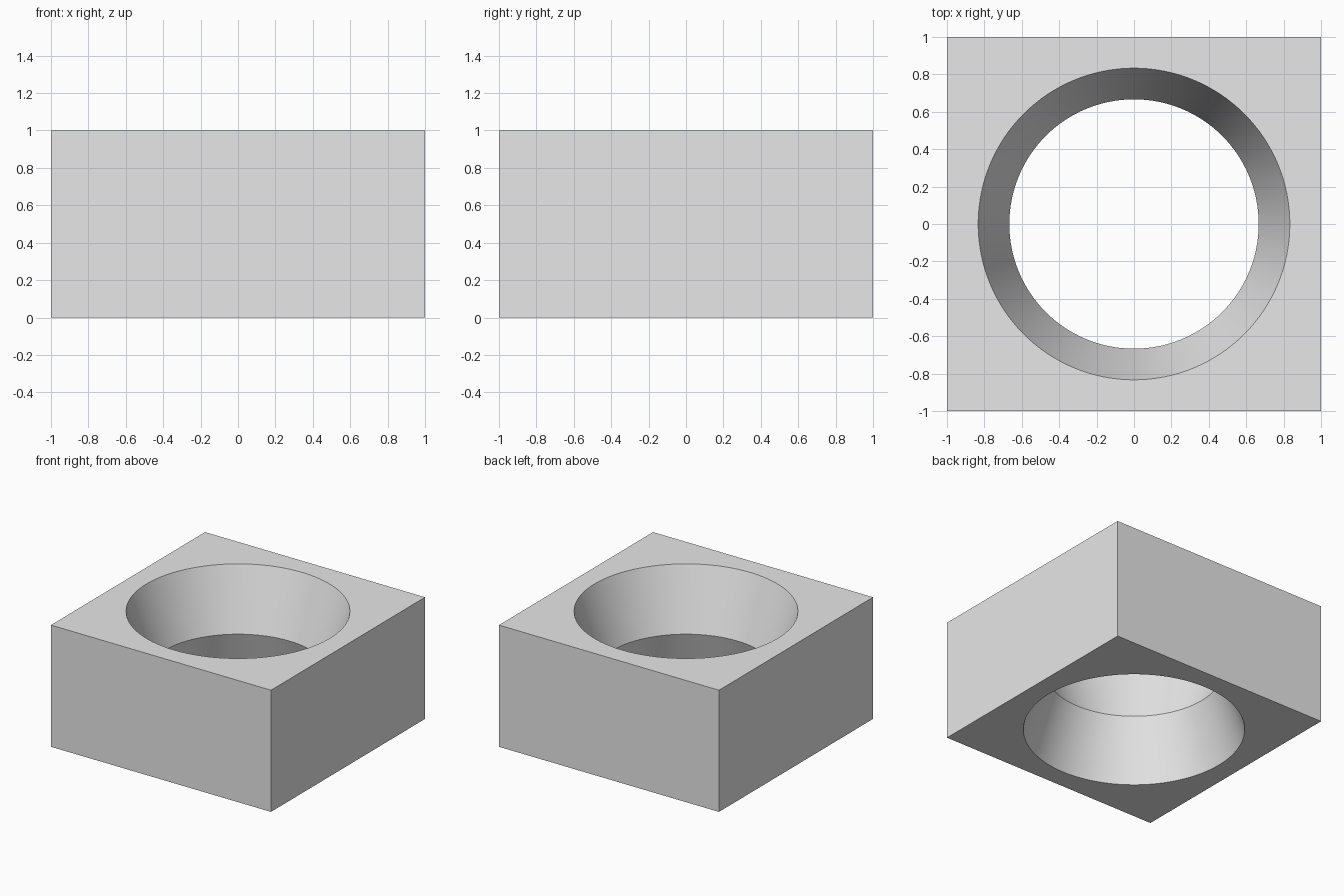
import bpy
import bmesh
from math import cos, sin, tau, radians

if "Cube" in bpy.data.objects:
    bpy.data.objects.remove(bpy.data.objects["Cube"], do_unlink=True)

SEGMENTS = 128          # multiple of 8, so the square rings get true corners
RIM, WAIST = 0.8333, 0.6667

grey = bpy.data.materials.new("light grey")
grey.use_nodes = True
grey.diffuse_color = (0.8, 0.8, 0.8, 1)
grey.node_tree.nodes["Principled BSDF"].inputs["Base Color"].default_value = (0.8, 0.8, 0.8, 1)


def ring(bm, radius, z, square=False):
    """Closed ring of vertices, circular or pushed out to a square."""
    verts = []
    for i in range(SEGMENTS):
        a = tau * i / SEGMENTS
        c, s = cos(a), sin(a)
        k = radius / max(abs(c), abs(s)) if square else radius
        verts.append(bm.verts.new((c * k, s * k, z)))
    return verts


# Square block with a through hole that narrows to a waist at mid height
bm = bmesh.new()
rings = [
    ring(bm, 1, 0, square=True),
    ring(bm, 1, 1, square=True),
    ring(bm, RIM, 1),
    ring(bm, WAIST, 0.5),
    ring(bm, RIM, 0),
]
for lower, upper in zip(rings, rings[1:] + rings[:1]):
    for i in range(SEGMENTS):
        j = (i + 1) % SEGMENTS
        bm.faces.new((lower[i], lower[j], upper[j], upper[i]))
bmesh.ops.recalc_face_normals(bm, faces=bm.faces)

mesh = bpy.data.meshes.new("block_with_hole")
bm.to_mesh(mesh)
bm.free()
mesh.materials.append(grey)
block = bpy.data.objects.new("block_with_hole", mesh)
bpy.context.collection.objects.link(block)

# Smooth hole walls, crisp block edges and waist
bpy.ops.object.select_all(action="DESELECT")
block.select_set(True)
bpy.context.view_layer.objects.active = block
bpy.ops.object.shade_smooth_by_angle(angle=radians(30))
